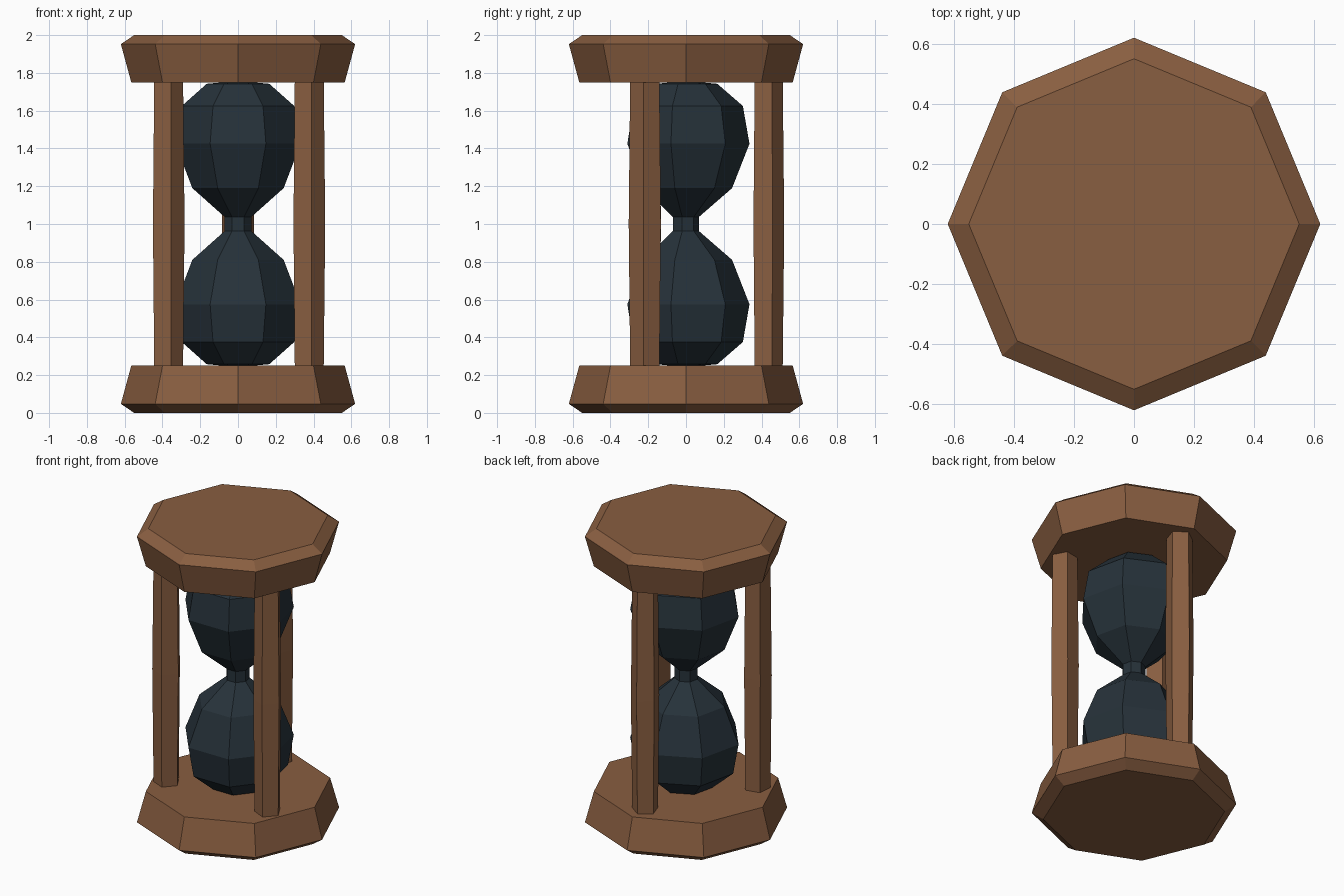
import bpy, math

if "Cube" in bpy.data.objects:
    bpy.data.objects.remove(bpy.data.objects["Cube"])


def material(name, color):
    m = bpy.data.materials.new(name)
    m.diffuse_color = (*color, 1)
    m.use_nodes = True
    m.node_tree.nodes["Principled BSDF"].inputs["Base Color"].default_value = m.diffuse_color
    return m


wood = material("brown wood", (0.25, 0.112, 0.052))
glass = material("dark blue glass", (0.0194, 0.0315, 0.042))


def lathe(name, profile, sides, phase, mat, center=(0, 0)):
    """Flat-faced turned part from (radius, z) points, bottom to top."""
    verts, faces = [], []
    for r, z in profile:
        for i in range(sides):
            a = math.radians(phase) + math.tau * i / sides
            verts.append((center[0] + r * math.cos(a), center[1] + r * math.sin(a), z))
    for k in range(len(profile) - 1):
        for i in range(sides):
            j = (i + 1) % sides
            a, b = k * sides, (k + 1) * sides
            faces.append((a + i, a + j, b + j, b + i))
    faces.append(tuple(reversed(range(sides))))
    top = (len(profile) - 1) * sides
    faces.append(tuple(range(top, top + sides)))
    mesh = bpy.data.meshes.new(name)
    mesh.from_pydata(verts, [], faces)
    mesh.materials.append(mat)
    obj = bpy.data.objects.new(name, mesh)
    bpy.context.collection.objects.link(obj)
    return obj


def flip(profile):
    """Mirror a profile about mid height z = 1."""
    return [(r, 2 - z) for r, z in reversed(profile)]


# Octagonal end plates, flared and bevelled
plate = [(0.55, 0), (0.62, 0.048), (0.565, 0.25)]
lathe("bottom_plate", plate, 8, 0, wood)
lathe("top_plate", flip(plate), 8, 0, wood)

# Seven-sided double glass bulb with a narrow neck
half = [(0.05, 0.247), (0.17, 0.258), (0.305, 0.375), (0.34, 0.575),
        (0.248, 0.81), (0.072, 0.963)]
lathe("glass_bulb", half + flip(half), 7, 90, glass, (0, -0.004))

# Three five-sided posts, slightly swollen in the middle
post = [(0.082, 0.24), (0.09, 1.0), (0.082, 1.77)]
for name, angle, phase in (("back_post", 90, 18), ("left_post", 210, 66),
                           ("right_post", 330, 65)):
    a = math.radians(angle)
    lathe(name, post, 5, phase, wood, (0.43 * math.cos(a), 0.43 * math.sin(a)))
